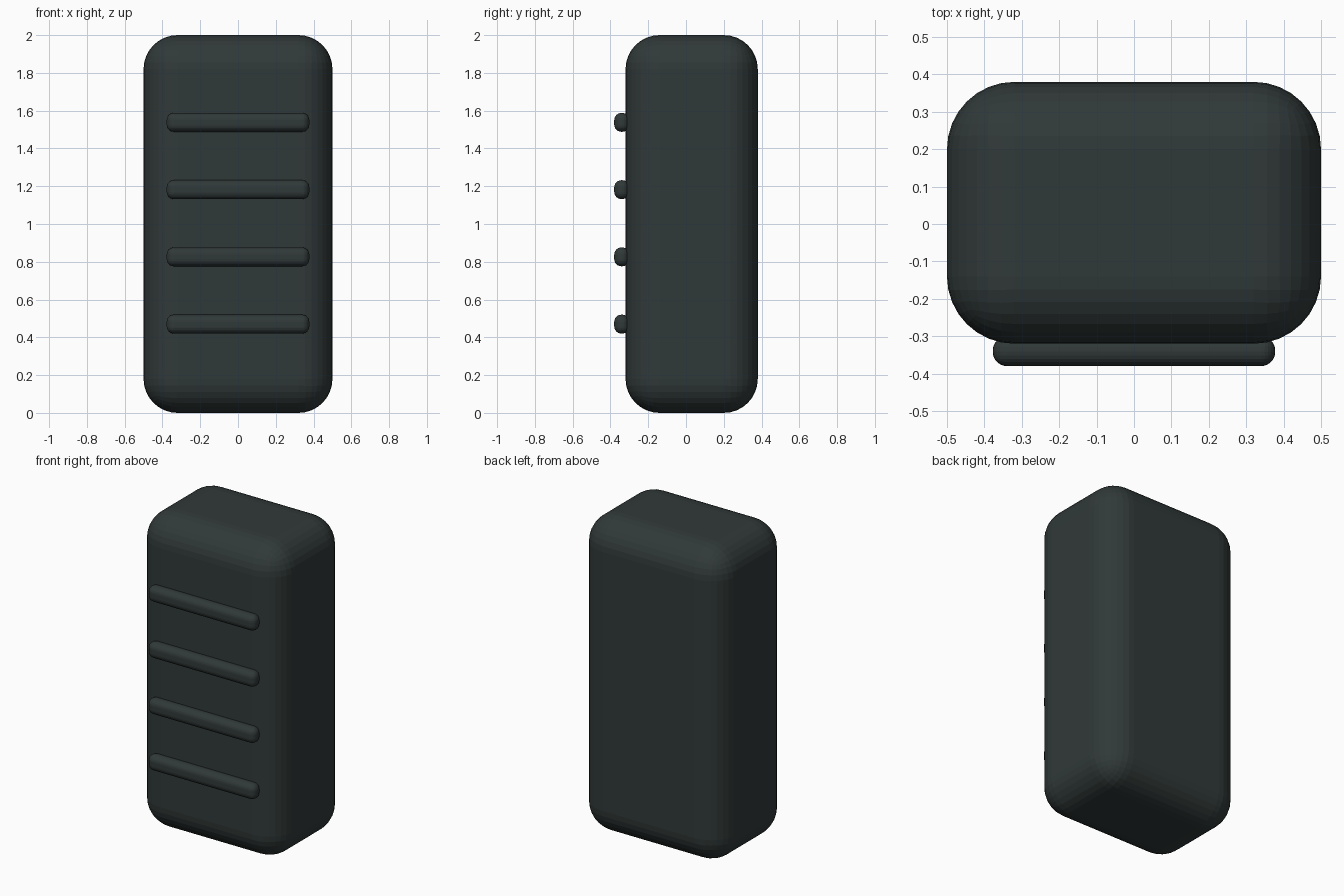
import bpy

cube = bpy.data.objects.get("Cube")
if cube:
    bpy.data.objects.remove(cube, do_unlink=True)

charcoal = bpy.data.materials.new("dark_charcoal_green")
charcoal.use_nodes = True
colour = (0.030, 0.041, 0.040, 1)
charcoal.diffuse_color = colour
charcoal.node_tree.nodes["Principled BSDF"].inputs["Base Color"].default_value = colour


def rounded_block(name, size, centre, radius, segments):
    """Box with evenly rounded edges and corners."""
    bpy.ops.mesh.primitive_cube_add(size=1, location=centre)
    block = bpy.context.object
    block.name = name
    block.scale = size
    bpy.ops.object.transform_apply(location=False, rotation=False, scale=True)
    bevel = block.modifiers.new("rounding", 'BEVEL')
    bevel.width = radius
    bevel.segments = segments
    bevel.limit_method = 'NONE'
    bpy.ops.object.modifier_apply(modifier=bevel.name)
    block.data.materials.append(charcoal)
    return block


# Main body
rounded_block("body", (1.0, 0.70, 2.0), (0, 0.03, 1.0), 0.18, 8)

# Four raised grip ridges across the front
for i in range(4):
    rounded_block(f"front_ridge_{i + 1}", (0.755, 0.08, 0.10),
                  (0, -0.34, 0.47 + i * 0.356), 0.038, 6)
